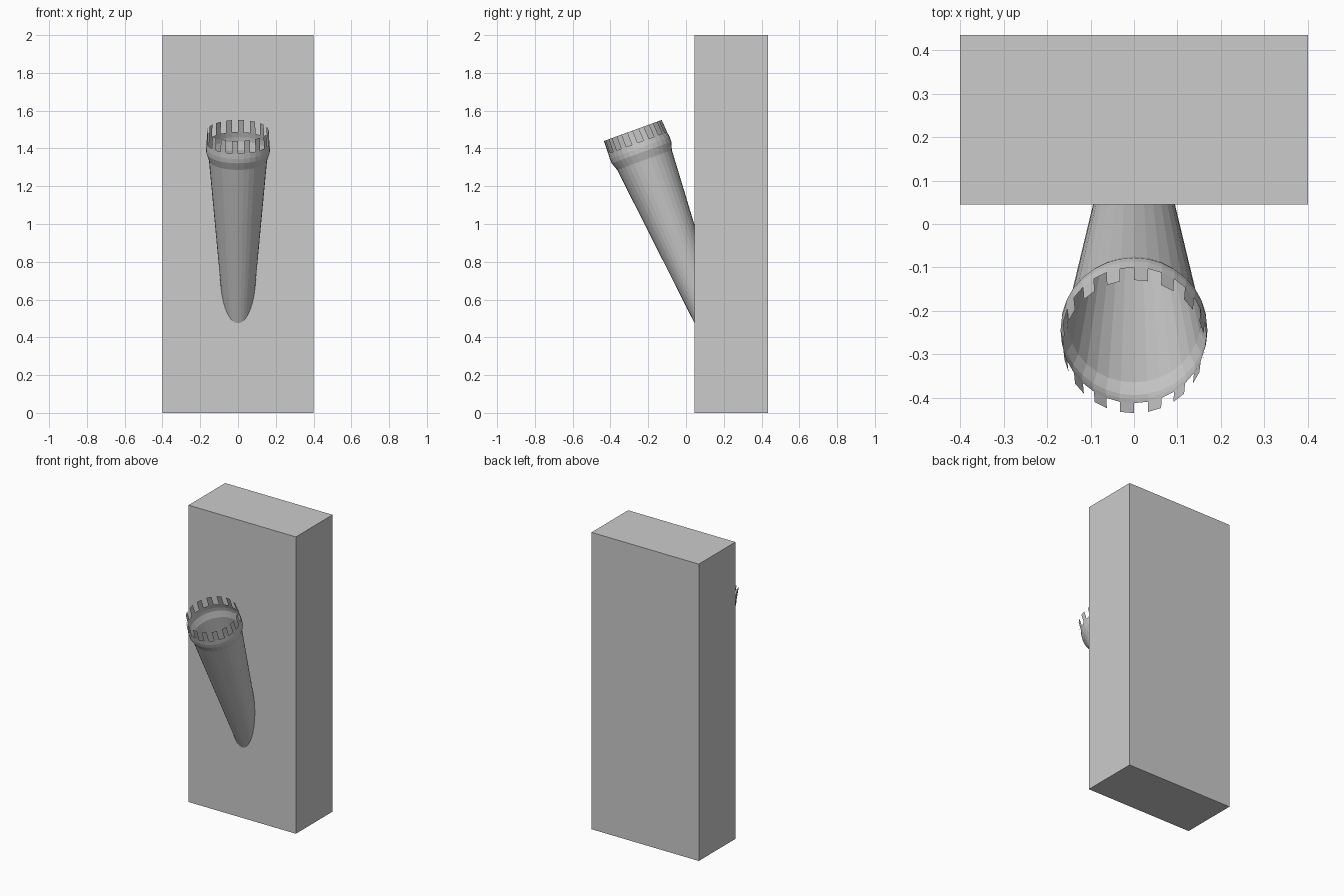
import bpy, bmesh
from math import sin, cos, pi, radians

if "Cube" in bpy.data.objects:
    bpy.data.objects.remove(bpy.data.objects["Cube"])


def make_object(name, bm):
    mesh = bpy.data.meshes.new(name)
    bm.to_mesh(mesh)
    bm.free()
    obj = bpy.data.objects.new(name, mesh)
    bpy.context.collection.objects.link(obj)
    return obj


# Wall block
bm = bmesh.new()
bmesh.ops.create_cube(bm, size=1)
for v in bm.verts:
    v.co.x *= 0.8
    v.co.y = 0.24 + v.co.y * 0.39
    v.co.z = 1 + v.co.z * 2
make_object("wall_block", bm)

# Hollow tapered holder leaning out of the wall, with a notched rim
SIDES = 32
TILT, LEAN = radians(20), radians(21.8)   # rim tilt and axis lean
TOP_Y, TOP_Z = -0.282, 1.495
PROFILE = [  # distance down the axis, radius
    (0.0, 0.163), (0.07, 0.166), (0.10, 0.169), (0.125, 0.168),
    (0.15, 0.160), (0.168, 0.154), (1.12, 0.071)]

bm = bmesh.new()
rings = []
for t, r in PROFILE:
    cy, cz = TOP_Y + t * sin(LEAN), TOP_Z - t * cos(LEAN)
    ring = []
    for k in range(SIDES):
        a = 2 * pi * k / SIDES
        d = -r * cos(a)
        ring.append(bm.verts.new((r * sin(a), cy + d * cos(TILT), cz + d * sin(TILT))))
    rings.append(ring)

for i in range(len(rings) - 1):
    for k in range(SIDES):
        if i == 0 and k % 2 == 0:      # gaps between the rim teeth
            continue
        n = (k + 1) % SIDES
        bm.faces.new((rings[i + 1][k], rings[i + 1][n], rings[i][n], rings[i][k]))
bm.faces.new(list(reversed(rings[-1])))
make_object("torch_holder", bm)
